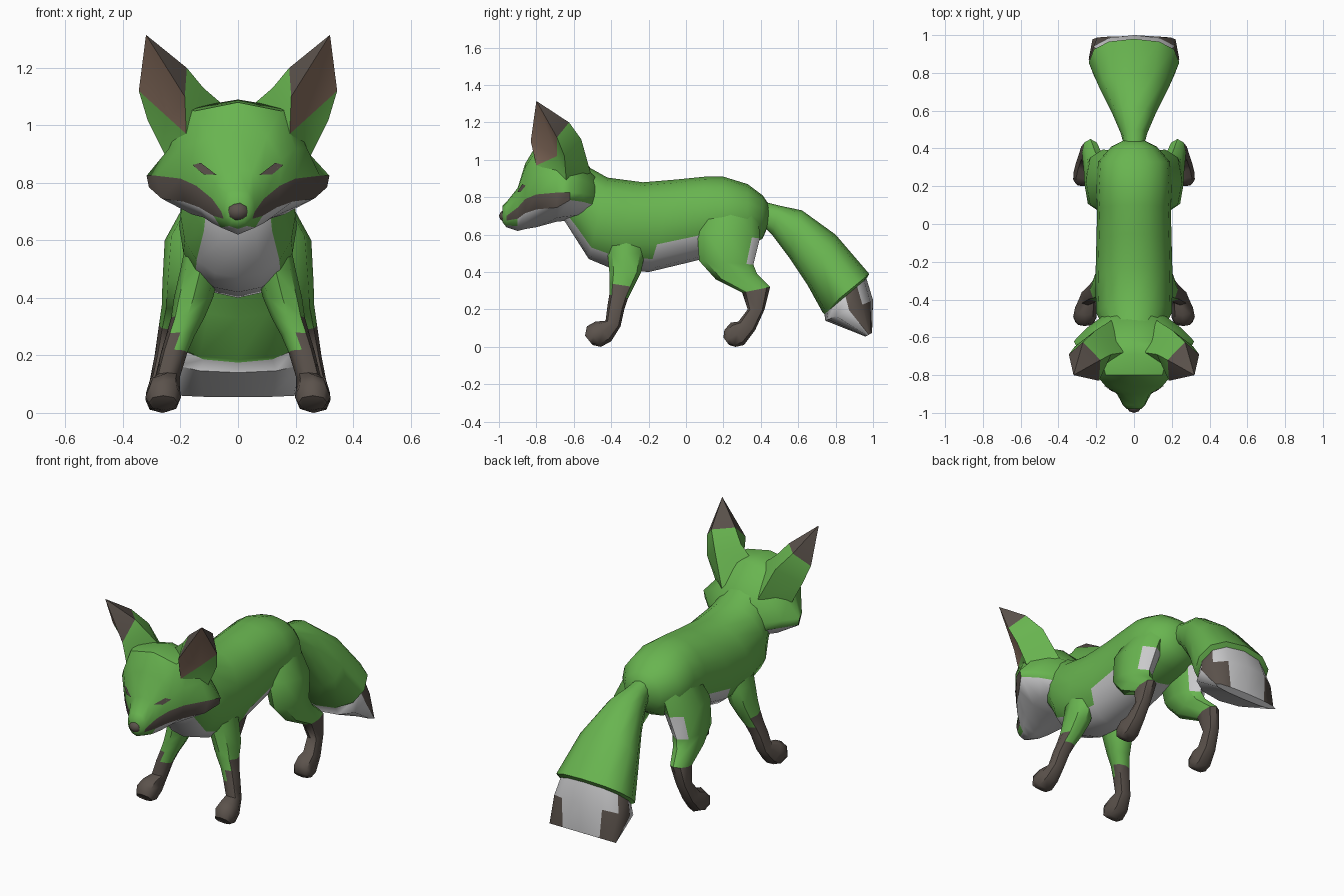
import bpy, bmesh, math
from mathutils import Vector
from mathutils.bvhtree import BVHTree

if "Cube" in bpy.data.objects:
    bpy.data.objects.remove(bpy.data.objects["Cube"])


def material(name, rgb):
    m = bpy.data.materials.new(name)
    m.diffuse_color = (*rgb, 1)
    m.use_nodes = True
    m.node_tree.nodes["Principled BSDF"].inputs["Base Color"].default_value = m.diffuse_color
    return m


MATS = [material("fur green", (0.14, 0.46, 0.08)),
        material("fur white", (0.60, 0.60, 0.61)),
        material("dark brown", (0.105, 0.085, 0.072)),
        material("inner ear brown", (0.25, 0.16, 0.115))]
GREEN, WHITE, BROWN, INNER = range(4)


def make(name, verts, faces, mirror=False, fix_normals=True):
    """Object from vertices and (indices, colour) faces, optionally mirrored in x."""
    bm = bmesh.new()
    vs = [bm.verts.new(v) for v in verts]
    for idx, col in faces:
        f = bm.faces.new([vs[i] for i in idx])
        f.material_index = col
    if fix_normals:
        bmesh.ops.recalc_face_normals(bm, faces=bm.faces)
    me = bpy.data.meshes.new(name)
    bm.to_mesh(me)
    bm.free()
    for m in MATS:
        me.materials.append(m)
    ob = bpy.data.objects.new(name, me)
    bpy.context.collection.objects.link(ob)
    if mirror:
        mod = ob.modifiers.new("mirror", "MIRROR")
        mod.use_mirror_merge = False
    bpy.ops.object.select_all(action="DESELECT")
    ob.select_set(True)
    bpy.context.view_layer.objects.active = ob
    bpy.ops.object.shade_smooth_by_angle(angle=math.radians(48))
    return ob


def skin(name, rings, colour, mirror=False):
    """Joins closed rings of points; colour(ring, segment) picks the material."""
    n = len(rings[0])
    faces = []
    for i in range(len(rings) - 1):
        for k in range(n):
            j = (k + 1) % n
            faces.append(((i * n + k, i * n + j, (i + 1) * n + j, (i + 1) * n + k), colour(i, k)))
    last = len(rings) - 1
    faces.append((tuple(range(n)), colour(0, 0)))
    faces.append((tuple(range(last * n, last * n + n)), colour(last - 1, 0)))
    return make(name, [p for r in rings for p in r], faces, mirror)


def oval(a, b, xc, w, n, p=1.0):
    """Oval ring through the side-view points a and b (y, z), half width w in x."""
    out = []
    for k in range(n):
        t = 2 * math.pi * k / n
        c, s = math.cos(t), math.sin(t)
        c = math.copysign(abs(c) ** p, c)
        s = math.copysign(abs(s) ** p, s)
        out.append((xc + w * s,
                    (a[0] + b[0]) / 2 + c * (a[0] - b[0]) / 2,
                    (a[1] + b[1]) / 2 + c * (a[1] - b[1]) / 2))
    return out


# Body: top point, bottom point, half width; underside is white
body = [((-.62, 1.0), (-.66, .69), .15), ((-.50, .95), (-.59, .58), .165),
        ((-.42, .905), (-.52, .47), .20), ((-.23, .88), (-.40, .42), .205),
        ((-.05, .895), (-.20, .40), .20), ((.10, .91), (.05, .46), .195),
        ((.20, .91), (.20, .50), .20), ((.33, .87), (.33, .53), .19),
        ((.41, .81), (.41, .58), .12), ((.45, .75), (.44, .65), .05)]


def body_colour(i, k):
    if i < 4:
        return WHITE if 6 <= k <= 9 else GREEN
    return WHITE if 5 <= k <= 10 and i < 6 else GREEN


skin("body", [oval(a, b, 0, w, 16, .95) for a, b, w in body], body_colour)

# Tail: widening plume with a white tip and brown side patches
tail = [((.40, .78), (.41, .65), .05), ((.50, .755), (.46, .60), .07),
        ((.62, .73), (.55, .48), .115), ((.80, .60), (.65, .33), .185),
        ((.98, .39), (.73, .185), .24), ((.965, .365), (.74, .175), .215),
        ((1.0, .25), (.745, .14), .24), ((.995, .075), (.96, .055), .22)]


def tail_colour(i, k):
    if i < 5:
        return GREEN
    patch = (2, 9) if i == 5 else (1, 2, 9, 10)
    return BROWN if k in patch else WHITE


skin("tail", [oval(a, b, 0, w, 12, .85) for a, b, w in tail], tail_colour)

# Legs: front point, back point, x centre, half width; brown stockings
front = [((-.43, .70), (-.20, .70), .09, .07), ((-.42, .50), (-.22, .50), .13, .07),
         ((-.41, .40), (-.24, .40), .155, .068), ((-.41, .34), (-.28, .32), .175, .058),
         ((-.41, .28), (-.31, .26), .20, .05), ((-.42, .22), (-.33, .20), .222, .046),
         ((-.43, .14), (-.35, .11), .245, .043), ((-.485, .135), (-.40, .03), .257, .055),
         ((-.53, .11), (-.455, 0), .26, .062), ((-.54, .06), (-.50, .01), .26, .05)]


def front_colour(i, k):
    if i == 3:
        return BROWN if k in (1, 2) else GREEN
    if i == 4:
        return GREEN if k in (6, 7) else BROWN
    return GREEN if i < 3 else BROWN


skin("front_legs", [oval(a, b, x, w, 8, .9) for a, b, x, w in front], front_colour, True)
hind = [((.12, .82), (.38, .80), .07, .07), ((.06, .62), (.395, .58), .165, .09),
        ((.07, .46), (.36, .44), .19, .073), ((.16, .36), (.38, .39), .205, .06),
        ((.30, .29), (.45, .32), .23, .045), ((.33, .20), (.42, .20), .25, .04),
        ((.28, .135), (.37, .09), .262, .045), ((.24, .13), (.31, .01), .265, .055),
        ((.205, .09), (.265, 0), .265, .057), ((.20, .05), (.23, .01), .265, .045)]
skin("hind_legs", [oval(a, b, x, w, 8, .85) for a, b, x, w in hind],
     lambda i, k: WHITE if i == 1 and k in (3, 4) else GREEN if i < 4 else BROWN, True)

# Head: per ring y, top z, five side points (x, z), bottom z
head = [(-.46, .90, [(.07, .89), (.11, .85), (.13, .80), (.12, .75), (.06, .72)], .70),
        (-.55, 1.00, [(.14, .96), (.20, .89), (.25, .82), (.24, .775), (.14, .71)], .69),
        (-.62, 1.07, [(.18, 1.03), (.24, .91), (.318, .825), (.31, .785), (.17, .70)], .675),
        (-.69, 1.09, [(.18, 1.06), (.24, .92), (.285, .825), (.265, .745), (.16, .69)], .67),
        (-.80, 1.08, [(.15, 1.05), (.20, .92), (.20, .815), (.19, .735), (.12, .68)], .64),
        (-.86, .98, [(.10, .96), (.15, .88), (.145, .79), (.135, .715), (.09, .66)], .63),
        (-.90, .85, [(.05, .84), (.08, .80), (.09, .745), (.085, .685), (.06, .645)], .62),
        (-.96, .775, [(.035, .77), (.055, .74), (.058, .70), (.05, .675), (.03, .65)], .64),
        (-.98, .755, [(.022, .75), (.035, .73), (.037, .71), (.03, .685), (.02, .67)], .665)]
rings = [[(0, y, t)] + [(x, y, z) for x, z in side] + [(0, y, b)]
         + [(-x, y, z) for x, z in reversed(side)] for y, t, side, b in head]


def head_colour(i, k):
    level = k if k < 6 else 11 - k
    if level == 3:
        return BROWN if 2 <= i <= 6 else GREEN
    if level == 4 and i >= 6:
        return GREEN
    return WHITE if level > 3 and i < 7 else GREEN


head_ob = skin("head", rings, head_colour)

# Eyes: thin slanted plates laid on the face
me = head_ob.data
tree = BVHTree.FromPolygons([v.co for v in me.vertices], [tuple(p.vertices) for p in me.polygons])
eye = []
for x, z in [(.075, .828), (.12, .83), (.158, .862), (.13, .87)]:
    hit = tree.ray_cast(Vector((x, -2, z)), Vector((0, 1, 0)))[0]
    eye.append((x, hit.y - .007, z))
make("eyes", eye, [((0, 1, 2, 3), BROWN)], True, False)

# Nose
bm = bmesh.new()
bmesh.ops.create_icosphere(bm, subdivisions=2, radius=1)
nose_v = [(v.co.x * .042, v.co.y * .042 - .958, v.co.z * .036 + .70) for v in bm.verts]
nose_f = [(tuple(v.index for v in f.verts), BROWN) for f in bm.faces]
bm.free()
make("nose", nose_v, nose_f)

# Ears: tip, mid ring (front, outer, back, inner), lower back ring, base ring, hollow point
ear = [(.32, -.80, 1.315),
       (.185, -.83, 1.10), (.345, -.69, 1.12), (.27, -.625, 1.20), (.178, -.72, 1.20),
       (.315, -.65, 1.02), (.20, -.56, 1.11), (.12, -.69, 1.13),
       (.18, -.80, .97), (.25, -.64, .89), (.12, -.51, .93), (.05, -.68, 1.07),
       (.235, -.69, 1.02)]
make("ears", ear, [
    ((0, 4, 3), BROWN), ((0, 3, 2), BROWN), ((0, 1, 4), BROWN),
    ((4, 1, 7), GREEN), ((7, 1, 8, 11), GREEN), ((3, 4, 7, 6), GREEN), ((6, 7, 11, 10), GREEN),
    ((2, 3, 6, 5), GREEN), ((5, 6, 10, 9), GREEN),
    ((0, 12, 1), INNER), ((0, 2, 12), INNER), ((1, 12, 8), INNER),
    ((2, 5, 12), GREEN), ((5, 9, 12), GREEN), ((8, 12, 9), GREEN)], True)
